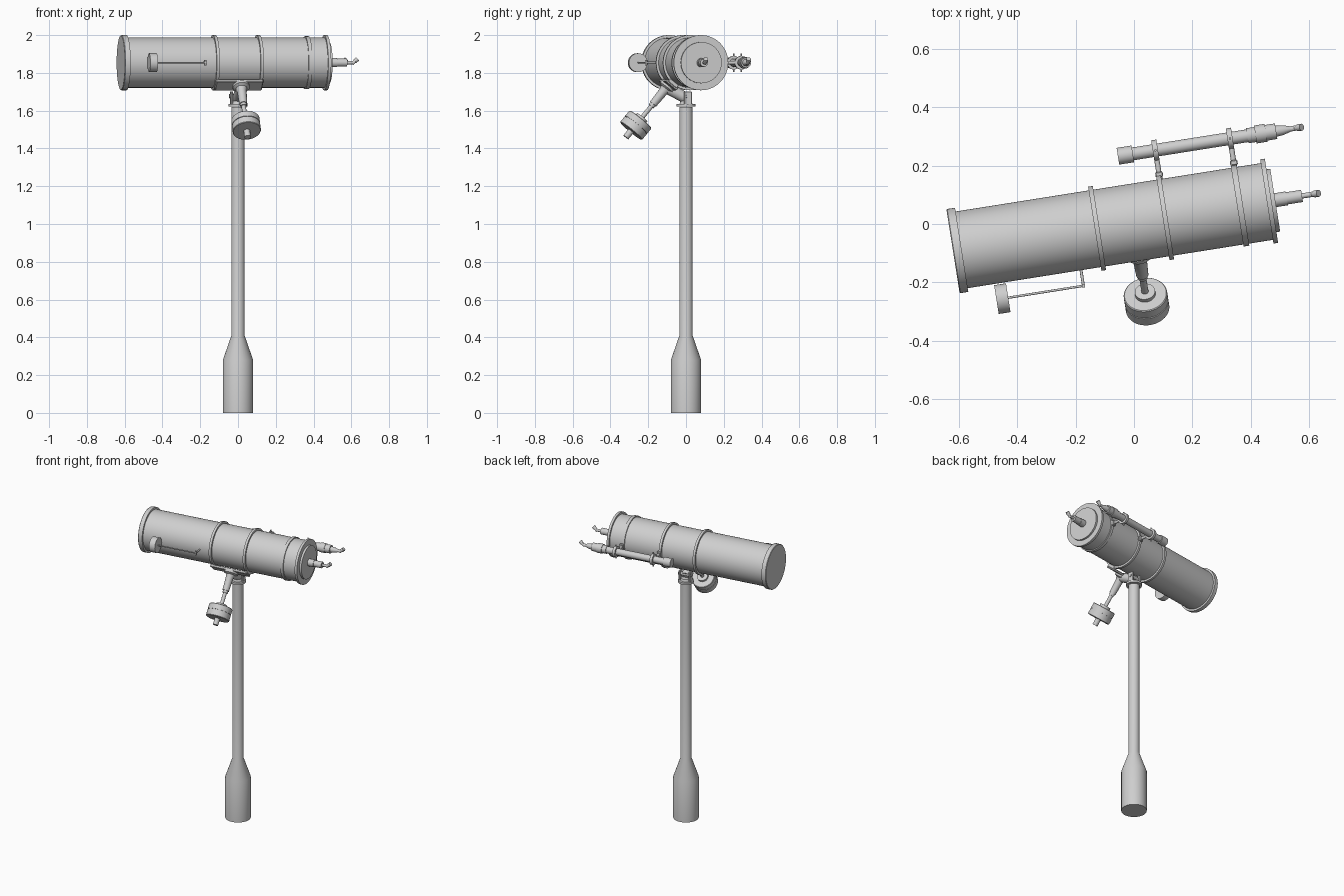
import bpy, bmesh, math
from mathutils import Matrix, Vector

old = bpy.data.objects.get("Cube")
if old:
    bpy.data.objects.remove(old, do_unlink=True)

grey = bpy.data.materials.new("light_grey")
grey.use_nodes = True
COLOUR = (0.62, 0.62, 0.62, 1)
grey.diffuse_color = COLOUR
grey.node_tree.nodes["Principled BSDF"].inputs["Base Color"].default_value = COLOUR

# Tube frame: x runs along the main tube, origin on its axis
TUBE = Matrix.Translation((0, 0.005, 1.854)) @ Matrix.Rotation(math.radians(9), 4, 'Z')
WORLD = Matrix.Identity(4)
ALONG = Vector((1, 0, 0))


def finish(name, bm, matrix):
    bmesh.ops.recalc_face_normals(bm, faces=bm.faces[:])
    mesh = bpy.data.meshes.new(name)
    bm.to_mesh(mesh)
    bm.free()
    mesh.materials.append(grey)
    obj = bpy.data.objects.new(name, mesh)
    bpy.context.collection.objects.link(obj)
    obj.matrix_world = matrix
    bpy.ops.object.select_all(action='DESELECT')
    obj.select_set(True)
    bpy.context.view_layer.objects.active = obj
    bpy.ops.object.shade_smooth_by_angle(angle=math.radians(35))
    return obj


def lathe(name, profile, origin=(0, 0, 0), axis=ALONG, frame=TUBE, sides=32):
    """Turned solid: profile is (distance along axis, radius), capped at both ends."""
    bm = bmesh.new()
    rot = Vector((0, 0, 1)).rotation_difference(Vector(axis)).to_matrix()
    rings = []
    for d, r in profile:
        ring = []
        for i in range(sides):
            a = math.tau * i / sides
            p = Vector((r * math.cos(a), r * math.sin(a), d))
            ring.append(bm.verts.new(Vector(origin) + rot @ p))
        rings.append(ring)
    for a, b in zip(rings, rings[1:]):
        for i in range(sides):
            j = (i + 1) % sides
            bm.faces.new((a[i], a[j], b[j], b[i]))
    bm.faces.new(rings[0])
    bm.faces.new(rings[-1])
    return finish(name, bm, frame)


def rod(name, start, end, radius, frame=TUBE, sides=20):
    d = Vector(end) - Vector(start)
    return lathe(name, [(0, radius), (d.length, radius)], start, d.normalized(), frame, sides)


def box(name, centre, size, frame=TUBE, bevel=0.003):
    bm = bmesh.new()
    bmesh.ops.create_cube(bm, size=1)
    bmesh.ops.scale(bm, vec=size, verts=bm.verts)
    bmesh.ops.bevel(bm, geom=bm.edges[:], offset=bevel, segments=1, affect='EDGES')
    return finish(name, bm, frame @ Matrix.Translation(centre))


# Pier
lathe("pier", [(0, 0.08), (0.28, 0.08), (0.41, 0.035), (1.62, 0.035)],
      axis=(0, 0, 1), frame=WORLD)
lathe("pier_flange", [(1.622, 0.04), (1.622, 0.05), (1.636, 0.05), (1.636, 0.034), (1.65, 0.03)],
      axis=(0, 0, 1), frame=WORLD)

# Main tube with front cap, rear flange and back plate
lathe("main_tube", [(-0.61, 0.133), (0.47, 0.133)], sides=64)
lathe("front_cap", [(-0.628, 0.143), (-0.625, 0.146), (-0.598, 0.146), (-0.598, 0.13)], sides=64)
lathe("rear_flange", [(0.461, 0.13), (0.461, 0.146), (0.477, 0.146), (0.477, 0.109),
                      (0.49, 0.109)], sides=64)

# Clamping rings
for name, u, r, half in (("front_ring", -0.128, 0.146, 0.008), ("middle_ring", 0.108, 0.146, 0.008),
                         ("rear_ring", 0.368, 0.14, 0.01)):
    lathe(name, [(u - half, 0.131), (u - half, r), (u + half, r), (u + half, 0.131)], sides=64)


def eyepiece(prefix, u, v):
    """Small angled eyepiece on a thin neck."""
    rod(prefix + "_neck", (u - 0.04, v, 0), (u + 0.004, v, 0), 0.009)
    lathe(prefix + "_eyepiece", [(-0.008, 0.009), (0.012, 0.009), (0.012, 0.012), (0.03, 0.012)],
          (u, v, 0), Vector((0.75, 0, 0.66)).normalized(), sides=20)


# Rear focuser
lathe("focuser", [(0.485, 0.024), (0.53, 0.024), (0.53, 0.021), (0.583, 0.021)])
eyepiece("main", 0.618, 0)

# Guide telescope alongside the tube
GUIDE = 0.233
lathe("guide_scope", [(-0.019, 0.029), (0.033, 0.029), (0.033, 0.022), (0.43, 0.022), (0.43, 0.026),
                      (0.458, 0.026), (0.458, 0.031), (0.495, 0.031), (0.495, 0.027), (0.53, 0.027),
                      (0.53, 0.019), (0.553, 0.017), (0.58, 0.009)], (0, GUIDE, 0))
eyepiece("guide", 0.596, GUIDE)
for name, u in (("front", 0.111), ("rear", 0.37)):
    lathe(name + "_guide_ring", [(u - 0.009, 0.02), (u - 0.009, 0.036), (u + 0.009, 0.036),
                                 (u + 0.009, 0.02)], (0, GUIDE, 0))
    rod(name + "_guide_post", (u, 0.13, 0), (u, GUIDE - 0.03, 0), 0.009)
    box(name + "_guide_foot", (u, 0.149, 0), (0.026, 0.018, 0.034))
    rod(name + "_guide_screw", (u, GUIDE, -0.048), (u, GUIDE, 0.048), 0.004, sides=12)

# Small side disc carried on a bent rod
SIDE = -0.187
lathe("side_disc", [(-0.507, 0.05), (-0.466, 0.05)], (0, SIDE, 0))
rod("side_rod", (-0.47, SIDE, 0), (-0.205, SIDE, 0), 0.004, sides=12)
rod("side_bracket", (-0.205, -0.13, 0), (-0.205, SIDE - 0.006, 0), 0.005, sides=12)
rod("side_rod_clamp", (-0.205, SIDE, -0.014), (-0.205, SIDE, 0.014), 0.006, sides=12)

# Saddle plate, tilted to face along the counterweight axis
DOWN = Vector((0, -0.638, -0.77)).normalized()
tilt = TUBE @ Matrix.Rotation(math.atan2(DOWN.y, -DOWN.z), 4, 'X')
box("saddle_plate", (-0.01, 0, -0.153), (0.25, 0.075, 0.016), tilt)
for name, u in (("front", -0.128), ("middle", 0.108)):
    box(name + "_ring_foot", (u, 0, -0.142), (0.02, 0.06, 0.022), tilt)

# Declination housing, counterweight shaft and stacked weights
lathe("declination_housing", [(0.158, 0.045), (0.172, 0.045), (0.18, 0.03), (0.2, 0.024),
                              (0.285, 0.021), (0.285, 0.017), (0.3, 0.017)], axis=DOWN)
rod("counterweight_shaft", DOWN * 0.29, DOWN * 0.48, 0.012)
lathe("counterweight", [(0.375, 0.02), (0.375, 0.035), (0.39, 0.035), (0.39, 0.072), (0.393, 0.075),
                        (0.427, 0.075), (0.427, 0.071), (0.431, 0.071), (0.431, 0.075),
                        (0.467, 0.075), (0.47, 0.072)], axis=DOWN, sides=48)
rod("shaft_end_stop", DOWN * 0.47, DOWN * 0.513, 0.017)

# Polar axis body linking the declination housing to the pier
rod("polar_housing", (0, -0.105, -0.135), (0, 0.0, -0.19), 0.03, sides=32)
for name, s in (("left", 1), ("right", -1)):
    box(name + "_fork_plate", (s * 0.035, 0.0, -0.187), (0.012, 0.04, 0.07))
rod("fork_pivot", (-0.046, 0, -0.177), (0.046, 0, -0.177), 0.012)
